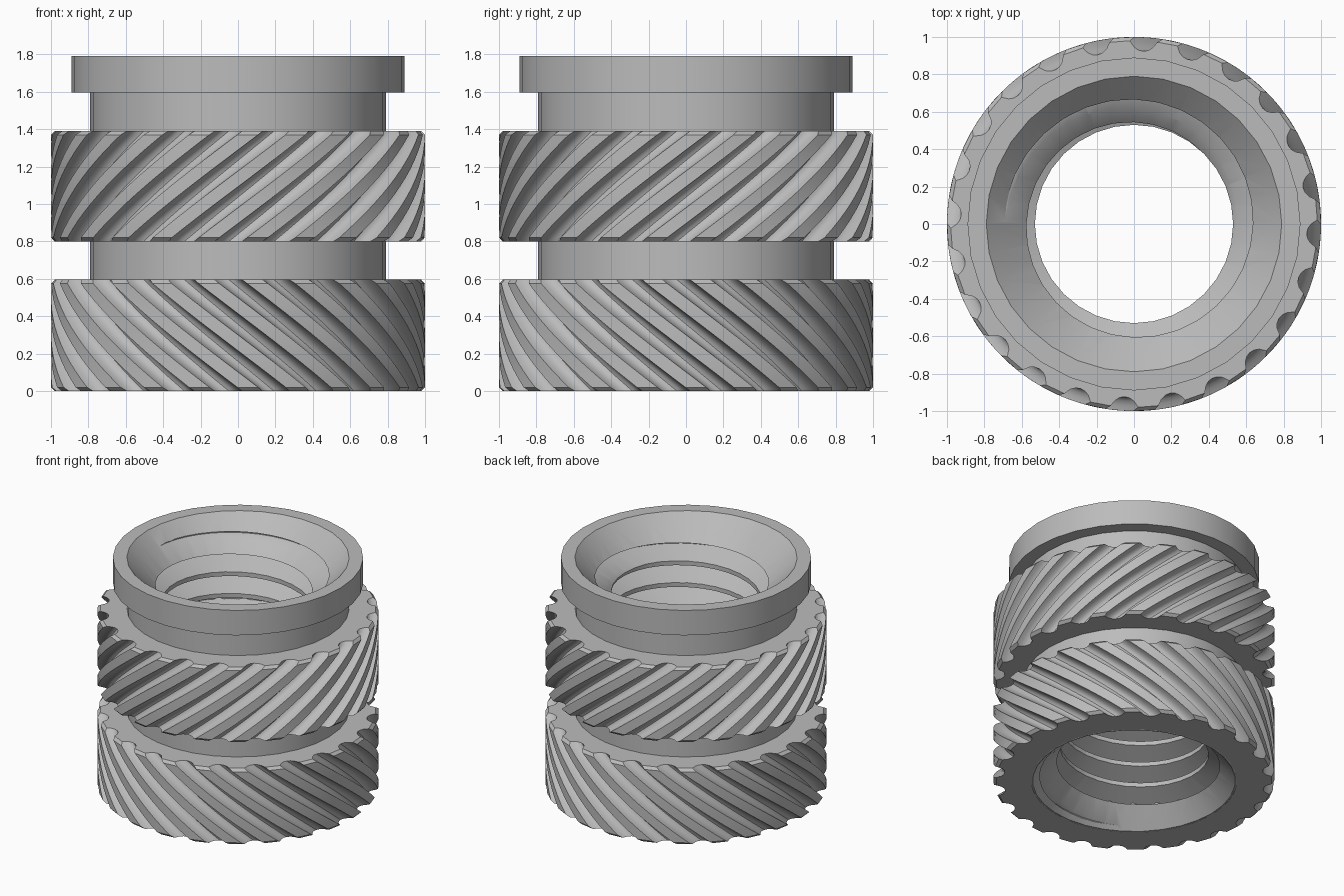
import bpy, bmesh
from math import sin, cos, pi, radians, sqrt

old = bpy.data.objects.get("Cube")
if old:
    bpy.data.objects.remove(old, do_unlink=True)

grey = bpy.data.materials.new("metal grey")
grey.use_nodes = True
grey.diffuse_color = (0.5, 0.5, 0.5, 1)
grey.node_tree.nodes["Principled BSDF"].inputs["Base Color"].default_value = (0.5, 0.5, 0.5, 1)


def loft(name, rings, loop=True):
    """Skin closed rings of points; join last ring to first, or cap both ends."""
    bm = bmesh.new()
    vs = [[bm.verts.new(p) for p in ring] for ring in rings]
    n = len(vs[0])
    for i in range(len(vs) if loop else len(vs) - 1):
        a, b = vs[i], vs[(i + 1) % len(vs)]
        for j in range(n):
            k = (j + 1) % n
            bm.faces.new((a[j], a[k], b[k], b[j]))
    if not loop:
        bm.faces.new(vs[0])
        bm.faces.new(vs[-1])
    bmesh.ops.recalc_face_normals(bm, faces=bm.faces)
    me = bpy.data.meshes.new(name)
    bm.to_mesh(me)
    bm.free()
    me.materials.append(grey)
    ob = bpy.data.objects.new(name, me)
    bpy.context.scene.collection.objects.link(ob)
    return ob


def smooth(ob):
    bpy.ops.object.select_all(action="DESELECT")
    ob.select_set(True)
    bpy.context.view_layer.objects.active = ob
    bpy.ops.object.shade_smooth_by_angle(angle=radians(30))


# Core: neck, collar and countersunk bore, turned from one profile
BORE, NECK, COLLAR, TOP = 0.53, 0.79, 0.89, 1.79
profile = [(0.72, 0), (0.73, 0), (NECK, 0.04), (NECK, 1.595), (COLLAR, 1.595),
           (COLLAR, TOP), (NECK, TOP), (BORE, 1.53), (BORE, 0.19)]
SIDES = 32
core = loft("core_with_collar", [
    [(r * cos(2 * pi * i / SIDES), r * sin(2 * pi * i / SIDES), z) for r, z in profile]
    for i in range(SIDES)])

# Internal thread: a V section swept along a helix, cut from the bore
PITCH, ROOT, INNER, STEPS = 0.17, 0.69, 0.5, 48
half = (ROOT - INNER) * 0.42
rings = []
for i in range(-2 * STEPS, 11 * STEPS):
    a = 2 * pi * i / STEPS
    z = PITCH * i / STEPS + 0.08
    rings.append([(r * cos(a), r * sin(a), z + dz)
                  for r, dz in ((INNER, -half), (ROOT, -0.004), (ROOT, 0.004), (INNER, half))])
cutter = loft("thread_cutter", rings, loop=False)
cutter.hide_render = True
cutter.hide_set(True)
cut = core.modifiers.new("thread", "BOOLEAN")
cut.operation, cut.solver, cut.object = "DIFFERENCE", "EXACT", cutter
bpy.context.view_layer.objects.active = core
bpy.ops.object.modifier_apply(modifier=cut.name)
bpy.data.objects.remove(cutter, do_unlink=True)
smooth(core)

# Knurled bands: rings with round flutes that wind around the axis
FLUTES, FLUTE_R = 24, 0.075
section = [(FLUTE_R * -cos(pi * k / 8), FLUTE_R * sin(pi * k / 8)) for k in range(9)]


def knurled_band(name, z0, z1, twist):
    bevel, hole, rows = 0.02, 0.73, 12
    levels = [(z0, hole), (z0, 1 - bevel)]
    levels += [(z0 + bevel + (z1 - z0 - 2 * bevel) * k / rows, 1) for k in range(rows + 1)]
    levels += [(z1, 1 - bevel), (z1, hole)]
    rings = []
    for z, limit in levels:
        turn = radians(-3) + twist * (z - z1) / (z1 - z0)
        ring = []
        for f in range(FLUTES):
            for s, depth in section:
                a = 2 * pi * f / FLUTES + s + turn
                r = min(limit, 1 - depth)
                ring.append((r * cos(a), r * sin(a), z))
        rings.append(ring)
    smooth(loft(name, rings))


knurled_band("lower_knurled_band", 0, 0.595, -radians(45))
knurled_band("upper_knurled_band", 0.8, 1.39, radians(45))
